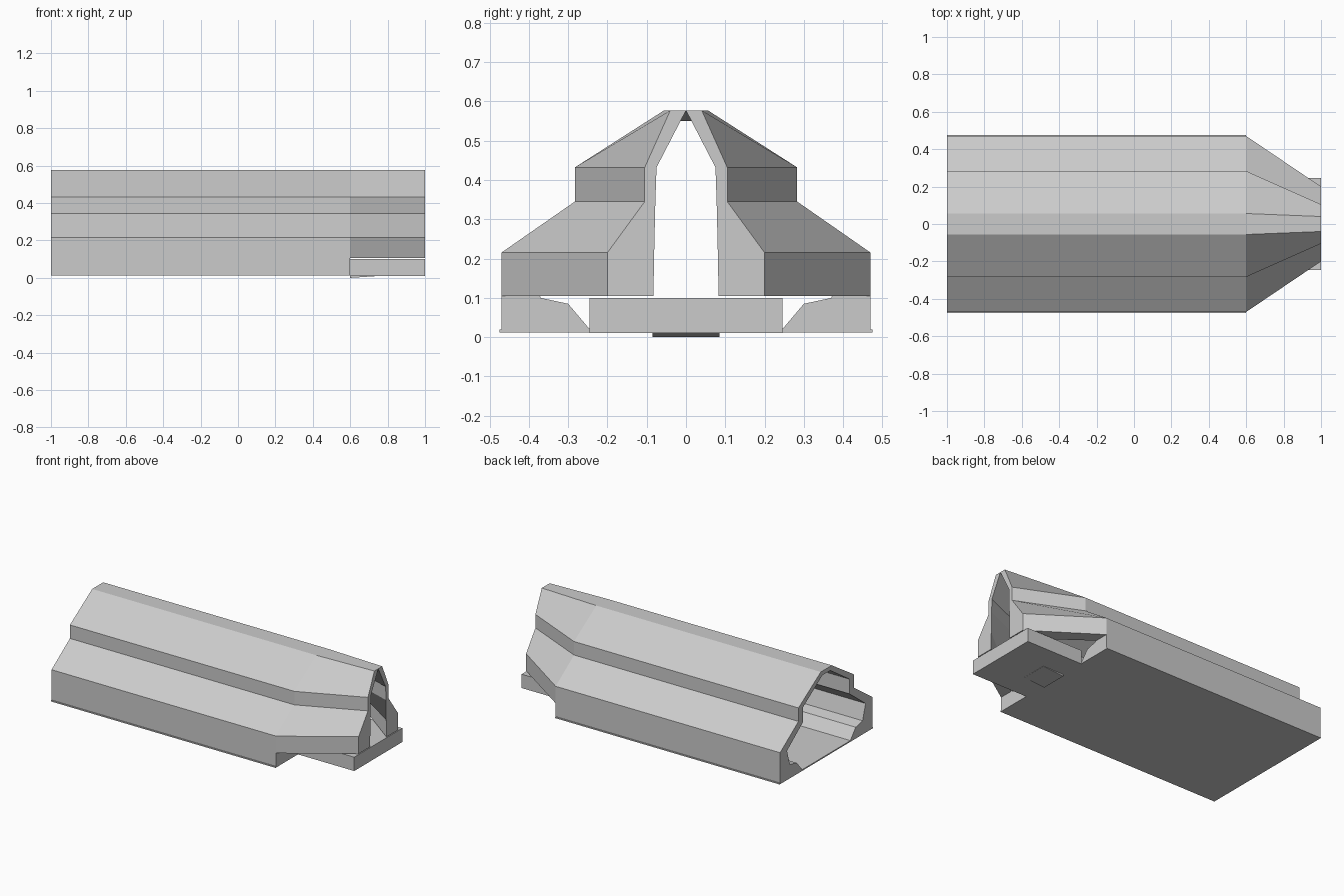
import bpy, bmesh

cube = bpy.data.objects.get("Cube")
if cube:
    bpy.data.objects.remove(cube, do_unlink=True)

grey = bpy.data.materials.new("plain_grey")
grey.use_nodes = True
grey.diffuse_color = (0.6, 0.6, 0.6, 1)
grey.node_tree.nodes["Principled BSDF"].inputs["Base Color"].default_value = (0.6, 0.6, 0.6, 1)


def loft(name, x0, section0, x1, section1, caps=(True, True)):
    """Join two half outlines (y, z) along x and mirror them across y = 0."""
    bm = bmesh.new()
    a = [bm.verts.new((x0, y, z)) for y, z in section0]
    b = [bm.verts.new((x1, y, z)) for y, z in section1]
    n = len(a)
    for i in range(n):
        j = (i + 1) % n
        quad = (a[i], a[j], b[j], b[i])
        if any(v.co.y > 1e-5 for v in quad):  # leave the centre seam open
            bm.faces.new(quad)
    for ring, wanted in zip((a, b), caps):
        if wanted:
            bm.faces.new(ring)
    # Mirrored half, then weld the seam
    geom = bmesh.ops.duplicate(bm, geom=bm.verts[:] + bm.edges[:] + bm.faces[:])["geom"]
    for v in geom:
        if isinstance(v, bmesh.types.BMVert):
            v.co.y = -v.co.y
    bmesh.ops.remove_doubles(bm, verts=bm.verts[:], dist=1e-5)
    bmesh.ops.recalc_face_normals(bm, faces=bm.faces[:])
    mesh = bpy.data.meshes.new(name)
    bm.to_mesh(mesh)
    bm.free()
    mesh.materials.append(grey)
    obj = bpy.data.objects.new(name, mesh)
    bpy.context.collection.objects.link(obj)
    return obj


# Stepped roof shell shared by the body and the nose
shell_out = [(0.47, 0.215), (0.283, 0.345), (0.283, 0.432), (0.056, 0.577), (0, 0.577)]
shell_in = [(0, 0.55), (0.04, 0.55), (0.235, 0.42), (0.235, 0.325), (0.40, 0.20)]

# Long hollow body with bottom flange, inner ledge and thin floor
body = ([(0, 0.012), (0.475, 0.012), (0.475, 0.02), (0.47, 0.02)] + shell_out + shell_in
        + [(0.37, 0.10), (0.30, 0.085), (0.245, 0.02), (0, 0.02)])
loft("hollow_body", -1, body, 0.6, body)

# Tapered nose with a narrow pointed opening
nose_back = [(0.47, 0.105)] + shell_out + shell_in + [(0.38, 0.105)]
nose_front = [(0.2, 0.105), (0.2, 0.215), (0.105, 0.345), (0.105, 0.432), (0.04, 0.577), (0, 0.577),
              (0, 0.576), (0.001, 0.575), (0.075, 0.432), (0.078, 0.345), (0.081, 0.215), (0.083, 0.105)]
loft("tapered_nose", 0.6, nose_back, 1, nose_front, caps=(False, True))

# Entry slab under the nose
slab = [(0, 0.011), (0.245, 0.011), (0.245, 0.1), (0, 0.1)]
loft("entry_slab", 0.6, slab, 1, slab)

# Shallow wedge below the slab
wedge_back = [(0, 0), (0.085, 0), (0.085, 0.012), (0, 0.012)]
wedge_front = [(0, 0.01), (0.085, 0.01), (0.085, 0.012), (0, 0.012)]
loft("bottom_wedge", 0.6, wedge_back, 0.75, wedge_front)
